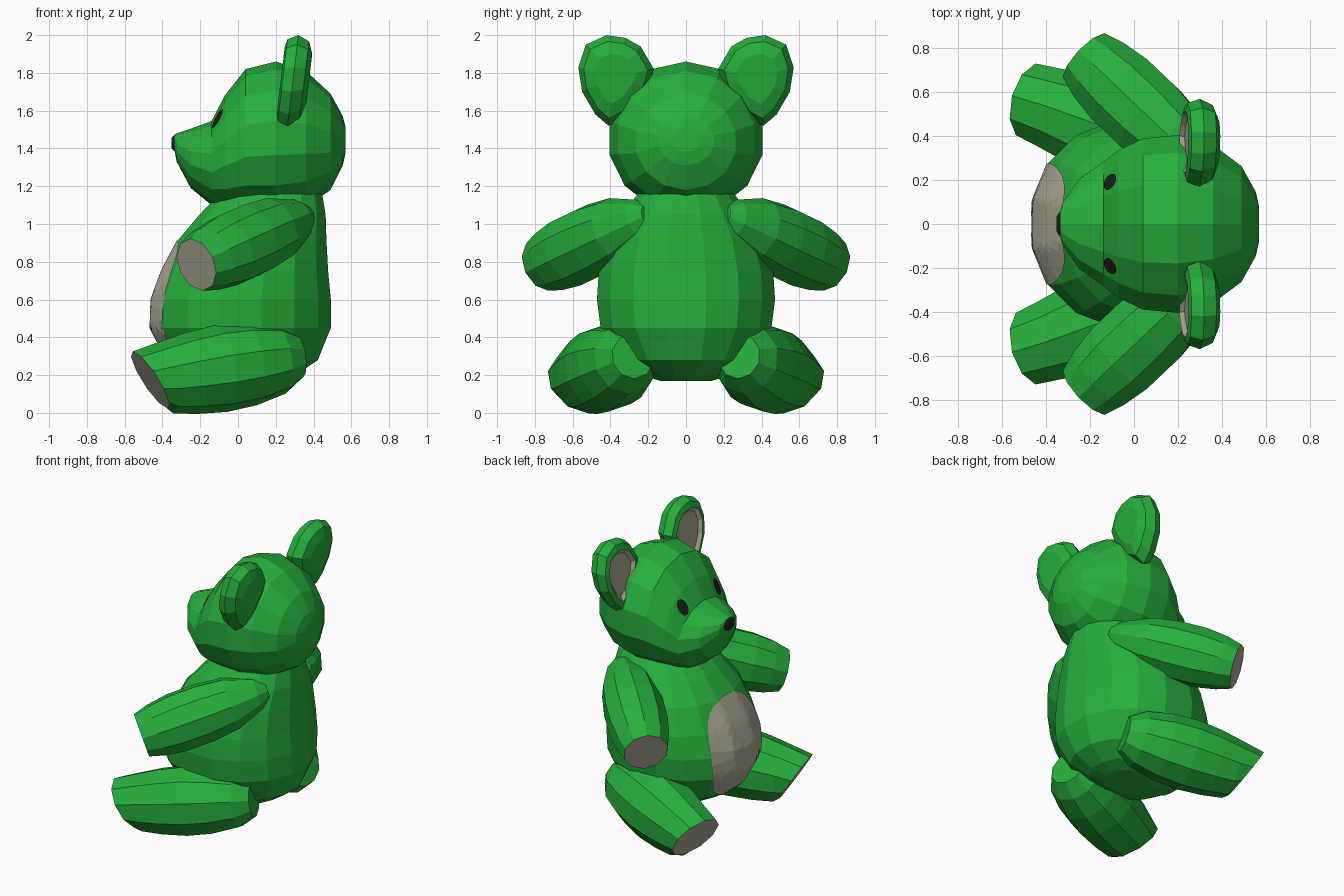
import bpy, bmesh, math
from mathutils import Vector
from mathutils.bvhtree import BVHTree

if "Cube" in bpy.data.objects:
    bpy.data.objects.remove(bpy.data.objects["Cube"])


def material(name, rgb):
    m = bpy.data.materials.new(name)
    m.diffuse_color = (*rgb, 1)
    m.use_nodes = True
    m.node_tree.nodes["Principled BSDF"].inputs["Base Color"].default_value = m.diffuse_color
    return m


GREEN = material("green plush", (0.02, 0.43, 0.045))
PALE = material("pale pads", (0.42, 0.41, 0.32))
BLACK = material("black", (0.012, 0.012, 0.012))


def finish(bm, name, mats):
    me = bpy.data.meshes.new(name)
    bm.to_mesh(me)
    ob = bpy.data.objects.new(name, me)
    bpy.context.collection.objects.link(ob)
    for m in mats:
        me.materials.append(m)
    return ob


def loft(name, rings, mats, accent=()):
    """Skin rings of points; accent holds band numbers given material 1
    (-1 is the start cap, len(rings)-1 the end cap)."""
    bm = bmesh.new()
    vs = [[bm.verts.new(p) for p in r] for r in rings]
    n = len(rings[0])
    faces = [(-1, bm.faces.new(vs[0]))]
    for k in range(len(vs) - 1):
        for i in range(n):
            j = (i + 1) % n
            faces.append((k, bm.faces.new((vs[k][i], vs[k][j], vs[k + 1][j], vs[k + 1][i]))))
    faces.append((len(vs) - 1, bm.faces.new(vs[-1])))
    for k, f in faces:
        f.material_index = 1 if k in accent else 0
    bmesh.ops.recalc_face_normals(bm, faces=bm.faces)
    tree = BVHTree.FromBMesh(bm)
    finish(bm, name, mats)
    bm.free()
    return tree


def spow(v, p):
    return math.copysign(abs(v) ** p, v)


def angles(n):
    return [2 * math.pi * (i + 0.5) / n for i in range(n)]


def patch(name, tree, y, z, ry, rz, mat, power=1.0, steps=4, n=24):
    """Thin sheet laid over the front (-x) of a surface."""
    bm = bmesh.new()

    def drop(py, pz):
        hit, nor, _, _ = tree.ray_cast(Vector((-2, py, pz)), Vector((1, 0, 0)))
        return bm.verts.new(hit + nor * 0.007)
    mid = drop(y, z)
    prev = None
    for s in range(1, steps + 1):
        k = s / steps
        ring = [drop(y + ry * k * spow(math.cos(a), power), z + rz * k * spow(math.sin(a), power))
                for a in angles(n)]
        for i in range(n):
            j = (i + 1) % n
            if prev:
                bm.faces.new((prev[i], prev[j], ring[j], ring[i]))
            else:
                bm.faces.new((mid, ring[j], ring[i]))
        prev = ring
    bm.normal_update()
    for f in bm.faces:
        if f.normal.x > 0:
            f.normal_flip()
    finish(bm, name, [mat])
    bm.free()


def limb(name, start, end, sections, side, tip_normal=None, n=10):
    """Round tapered limb with a flat pale pad at its end."""
    a, b = Vector(start), Vector(end)
    d = (b - a).normalized()
    rings = []
    for k, (t, r) in enumerate(sections):
        nd = d
        if tip_normal and k == len(sections) - 1:
            nd = Vector(tip_normal).normalized()
        u = nd.cross(Vector((0, 0, 1))).normalized()
        v = u.cross(nd)
        c = a.lerp(b, t)
        pts = [c + u * (r * math.cos(q)) + v * (r * math.sin(q)) for q in angles(n)]
        rings.append([(p.x, p.y * side, p.z) for p in pts])
    loft(name, rings, [GREEN, PALE], (len(rings) - 1,))


# Head: sections from nose to back (x, top, bottom, half width)
head_sections = [(-.352, 1.455, 1.40, .035), (-.335, 1.475, 1.385, .062), (-.325, 1.48, 1.33, .10),
                 (-.25, 1.505, 1.19, .21), (-.14, 1.545, 1.10, .29), (-.07, 1.68, 1.07, .345),
                 (.04, 1.82, 1.06, .40), (.20, 1.86, 1.05, .415), (.36, 1.81, 1.09, .37),
                 (.49, 1.69, 1.18, .27), (.555, 1.57, 1.31, .15), (.57, 1.51, 1.38, .08)]
head = loft("head", [[(x, w * math.cos(q), (t + b) / 2 + (t - b) / 2 * math.sin(q))
                      for q in angles(14)] for x, t, b, w in head_sections],
            [GREEN, BLACK], (-1, 0))

# Torso: sections from bottom to neck (z, front x, back x, half width)
body_sections = [(.17, -.10, .22, .14), (.20, -.25, .31, .24), (.28, -.38, .43, .35),
                 (.45, -.47, .50, .46), (.60, -.465, .50, .48), (.75, -.41, .485, .47),
                 (.92, -.32, .475, .42), (1.05, -.21, .47, .34), (1.16, -.10, .45, .26)]
body = loft("torso", [[((f + b) / 2 + (b - f) / 2 * spow(math.cos(q), .92), w * spow(math.sin(q), .92), z)
                       for q in angles(16)] for z, f, b, w in body_sections], [GREEN])

# Belly patch and eyes
patch("belly_patch", body, 0, .59, .275, .335, PALE, .85, 7, 32)
for s, tag in ((1, "left"), (-1, "right")):
    patch(tag + "_eye", head, .19 * s, 1.555, .037, .05, BLACK)

# Limbs and ears, one of each per side
ear_outline = [(.20, 1.72), (.17, 1.82), (.24, 1.94), (.32, 1.985), (.42, 2.0), (.53, 1.95),
               (.57, 1.83), (.55, 1.70), (.48, 1.58), (.41, 1.52), (.30, 1.58)]
ear_layers = [(.375, .55), (.35, .85), (.29, 1.0), (.235, .90), (.225, .72), (.245, .60)]
for s, tag in ((-1, "left"), (1, "right")):
    limb(tag + "_arm", (.37, .20, 1.05), (-.22, .76, .785),
         [(0, .05), (.08, .105), (.3, .175), (.5, .195), (.72, .195), (.88, .175), (1, .145)], s)
    limb(tag + "_leg", (.32, .28, .30), (-.465, .56, .175),
         [(0, .12), (.12, .185), (.32, .222), (.52, .232), (.72, .218), (.88, .195), (1, .178)],
         s, (-.8, .22, -.52))
    rings = []
    for x, k in ear_layers:
        ring = []
        for y, z in ear_outline:
            py, pz = .38 + (y - .38) * k, 1.78 + (z - 1.78) * k
            ring.append((x + .12 * (pz - 1.75), py * s, pz))
        rings.append(ring)
    loft(tag + "_ear", rings, [GREEN, PALE], (len(rings) - 2, len(rings) - 1))
